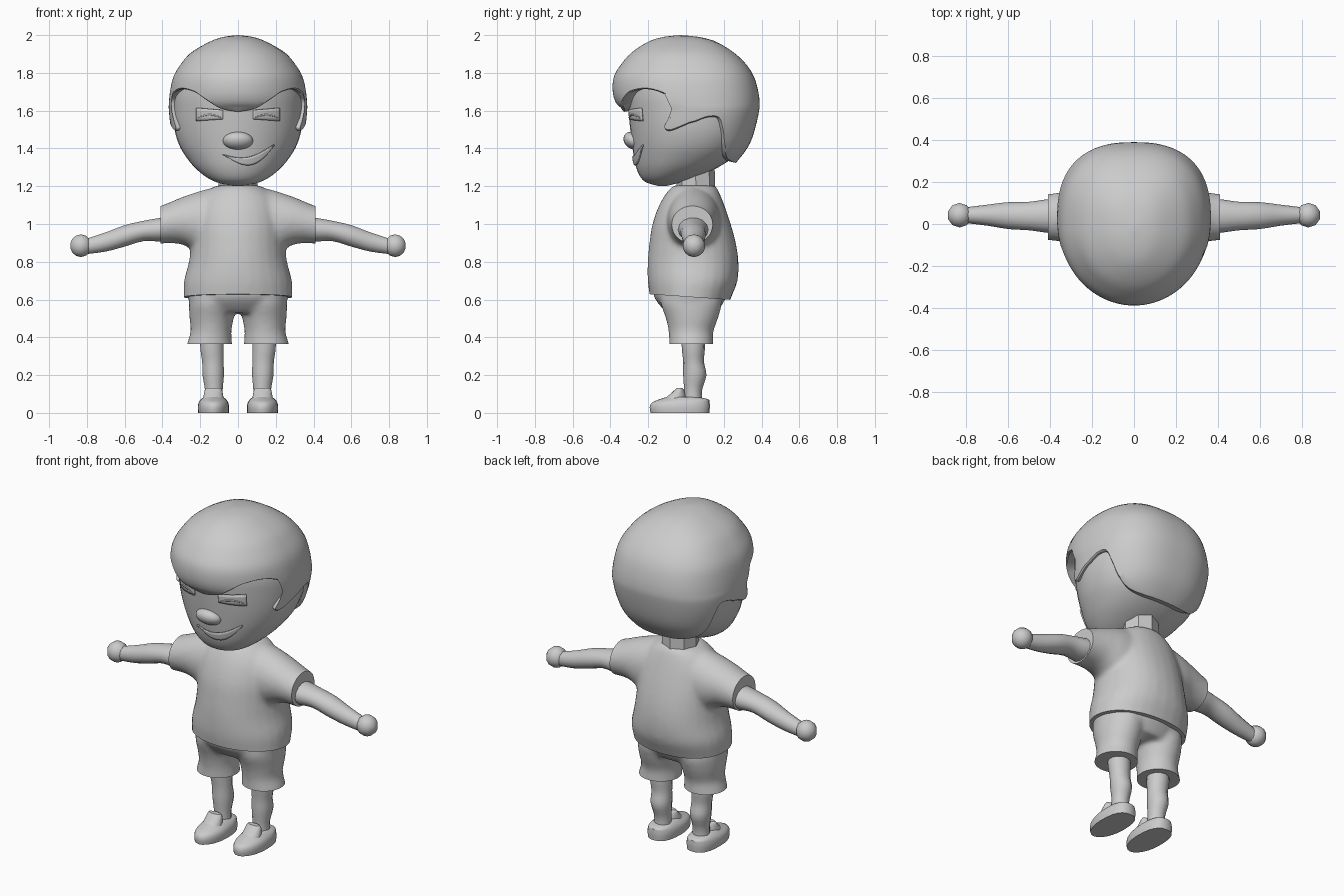
import bpy, bmesh, math
from mathutils import Vector

if "Cube" in bpy.data.objects:
    bpy.data.objects.remove(bpy.data.objects["Cube"])

clay = bpy.data.materials.new("clay grey")
clay.diffuse_color = (0.6, 0.6, 0.6, 1)
clay.use_nodes = True
clay.node_tree.nodes["Principled BSDF"].inputs["Base Color"].default_value = clay.diffuse_color


def sample(table, s):
    """Smooth curve through the rows of a table, s counts rows."""
    n = len(table) - 1
    s = min(max(s, 0), n)
    i = min(int(s), n - 1)
    t = s - i
    a, b, c, d = (table[min(max(k, 0), n)] for k in (i - 1, i, i + 1, i + 2))
    return [0.5 * (2 * q + (r - p) * t + (2 * p - 5 * q + 4 * r - w) * t * t
                   + (3 * q - p - 3 * r + w) * t ** 3) for p, q, r, w in zip(a, b, c, d)]


def find(table, z):
    """Row position at height z in a table that runs downward."""
    lo, hi = 0, len(table) - 1
    for _ in range(30):
        m = (lo + hi) / 2
        lo, hi = (m, hi) if sample(table, m)[0] > z else (lo, m)
    return lo


def finish(name, bm):
    bmesh.ops.remove_doubles(bm, verts=bm.verts, dist=0.0005)
    bmesh.ops.recalc_face_normals(bm, faces=bm.faces)
    me = bpy.data.meshes.new(name)
    bm.to_mesh(me)
    bm.free()
    me.materials.append(clay)
    ob = bpy.data.objects.new(name, me)
    bpy.context.collection.objects.link(ob)
    return ob


def skin(bm, rows, closed=True, caps=True):
    vs = [[bm.verts.new(p) for p in r] for r in rows]
    n = len(vs[0])
    for a, b in zip(vs, vs[1:]):
        for j in range(n if closed else n - 1):
            k = (j + 1) % n
            bm.faces.new((a[j], a[k], b[k], b[j]))
    if caps:
        bm.faces.new(vs[0])
        bm.faces.new(vs[-1])


def superell(phi, back):
    """Rounded outline: elliptical in front, boxier (by power) behind."""
    c, s = math.cos(phi), math.sin(phi)
    e = 2 / back if c < 0 else 1
    return math.copysign(abs(s) ** e, s), -math.copysign(abs(c) ** e, c)


def zloft(bm, rings, n=28, sub=3, power=2.0, side=1):
    """Rings (z, centre x, front y, back y, half width)."""
    rows = []
    for k in range((len(rings) - 1) * sub + 1):
        z, cx, yf, yb, rx = sample(rings, k / sub)
        row = []
        for j in range(n):
            u, v = superell(2 * math.pi * j / n, power)
            row.append((side * (cx + rx * u), (yf + yb) / 2 + (yb - yf) / 2 * v, z))
        rows.append(row)
    skin(bm, rows)


def xloft(bm, rings, n=20, sub=3, side=1):
    """Rings (x, centre y, centre z, y radius, z radius)."""
    rows = []
    for k in range((len(rings) - 1) * sub + 1):
        x, cy, cz, ry, rz = sample(rings, k / sub)
        rows.append([(side * x, cy + ry * math.cos(a), cz + rz * math.sin(a))
                     for a in (2 * math.pi * j / n for j in range(n))])
    skin(bm, rows)


def blend(name, bm, cuts):
    """Melt overlapping volumes together, then trim them with planes."""
    ob = finish(name, bm)
    m = ob.modifiers.new("melt", 'REMESH')
    m.mode, m.voxel_size = 'VOXEL', 0.013
    m = ob.modifiers.new("soften", 'SMOOTH')
    m.factor, m.iterations = 0.5, 10
    bpy.context.view_layer.update()
    ev = ob.evaluated_get(bpy.context.evaluated_depsgraph_get())
    bm = bmesh.new()
    bm.from_mesh(ev.to_mesh())
    bpy.data.objects.remove(ob)
    for co, no in cuts:
        bmesh.ops.bisect_plane(bm, geom=bm.verts[:] + bm.edges[:] + bm.faces[:], dist=1e-5,
                               plane_co=co, plane_no=no, clear_outer=True)
        bmesh.ops.holes_fill(bm, edges=[e for e in bm.edges if e.is_boundary], sides=0)
    return finish(name, bm)


# head
HEAD = [(1.92, 0, -.16, .16, .15), (1.8, 0, -.29, .29, .29), (1.7, 0, -.31, .34, .338),
        (1.6, 0, -.305, .355, .345), (1.5, 0, -.295, .345, .336), (1.42, 0, -.285, .31, .312),
        (1.36, 0, -.277, .26, .278), (1.3, 0, -.264, .17, .23), (1.25, 0, -.242, .06, .17),
        (1.22, 0, -.21, -.03, .11), (1.202, 0, -.15, -.1, .03)]
bm = bmesh.new()
zloft(bm, HEAD, n=40, sub=4, power=2.3)
finish("head", bm)

# hair cap: columns run from the crown down to a wavy hairline
HAIR = [(2.0, -.03, -.03, 0), (1.99, -.12, .07, .08), (1.965, -.2, .16, .15),
        (1.91, -.285, .25, .245), (1.85, -.34, .315, .30), (1.78, -.382, .36, .342),
        (1.7, -.388, .383, .36), (1.64, -.37, .39, .366), (1.6, -.335, .387, .366),
        (1.52, -.335, .37, .357), (1.44, -.32, .345, .335), (1.38, -.29, .31, .31),
        (1.33, -.27, .27, .27), (1.28, -.25, .24, .24)]
LINE = [(0, 1.6), (15, 1.618), (30, 1.67), (41, 1.705), (57, 1.72), (71, 1.70), (80, 1.66),
        (78, 1.61), (70, 1.54), (68, 1.512), (74, 1.50), (90, 1.54), (100, 1.57), (110, 1.565),
        (116, 1.5), (122, 1.42), (134, 1.36), (155, 1.335), (180, 1.33)]
cols = []
M, R = 90, 26
for i in range(2 * M):
    h = i if i <= M else 2 * M - i
    sgn = 1 if i <= M else -1
    q = h / M * (len(LINE) - 1)
    deg, zb = sample(LINE, q)
    end = find(HAIR, zb)
    col = []
    for r in range(R + 1):
        t = r / R
        z, yf, yb, rx = sample(HAIR, end * t)
        phi = math.radians(180 * h / M * (1 - t ** 4) + deg * t ** 4)
        u, v = superell(phi, 2.5)
        col.append(Vector((sgn * rx * u, (yf + yb) / 2 + (yb - yf) / 2 * v, z)))
    x, y, z = col[-1]
    col += [Vector((x * .975, y * .975, z - .006)), Vector((x * .84, y * .84, z + .002))]
    cols.append(col)
bm = bmesh.new()
skin(bm, [[c[r] for c in cols] for r in range(R + 3)], caps=False)
finish("hair", bm)


# face details lie as thin plates on the head
def face_y(x, z):
    _, _, yf, yb, rx = sample(HEAD, find(HEAD, z))
    return (yf + yb) / 2 - (yb - yf) / 2 * math.sqrt(max(0, 1 - (x / rx) ** 2))


def plate(name, x0, x1, low, high, lift=0.005, n=14, m=4):
    bm = bmesh.new()
    rows = []
    for k in range(m + 1):
        row = []
        for j in range(n + 1):
            t = j / n
            x, z = x0 + (x1 - x0) * t, low(t) + (high(t) - low(t)) * k / m
            row.append((x, face_y(x, z) - lift, z))
        rows.append(row)
    skin(bm, rows, closed=False, caps=False)
    ob = finish(name, bm)
    mod = ob.modifiers.new("thickness", 'SOLIDIFY')
    mod.thickness, mod.offset = 0.009, 0


for s, tag in ((1, "right"), (-1, "left")):
    plate(tag + "_eye", s * .08, s * .22, lambda t: 1.555 - .01 * t, lambda t: 1.603 + .012 * t)
    plate(tag + "_eyelid", s * .09, s * .21, lambda t: 1.562 + .012 * math.sin(math.pi * t),
          lambda t: 1.566 + .016 * math.sin(math.pi * t), lift=0.009, m=1)
plate("mouth", -.08, .19, lambda t: 1.365 + .05 * t - .08 * math.sin(math.pi * t ** 1.15),
      lambda t: 1.368 + .052 * t - .04 * math.sin(math.pi * t))

# nose
bm = bmesh.new()
bmesh.ops.create_uvsphere(bm, u_segments=20, v_segments=14, radius=1)
for v in bm.verts:
    x, y, z = v.co
    v.co = (.08 * x, -.277 + .053 * y - .012 * z, 1.44 + .048 * z)
finish("nose", bm)

# neck
bm = bmesh.new()
zloft(bm, [(1.38, 0, -.05, .15, .1), (1.15, 0, -.05, .155, .105)], n=8, sub=1)
finish("neck", bm)

# shirt: torso and sleeves
bm = bmesh.new()
zloft(bm, [(1.205, 0, -.065, .155, .11), (1.17, 0, -.1, .175, .17), (1.1, 0, -.142, .203, .22),
           (1.0, 0, -.178, .237, .242), (.9, 0, -.194, .264, .248), (.8, 0, -.203, .278, .26),
           (.7, 0, -.203, .273, .286), (.62, 0, -.192, .243, .288), (.54, 0, -.18, .21, .288)],
      power=2.2)
arm = [(.1, .04, 1.02, .14, .175), (.2, .04, 1.01, .14, .165), (.3, .035, 1.017, .125, .124),
       (.41, .033, .996, .11, .1), (.47, .033, .985, .11, .1)]
xloft(bm, [(-r[0],) + r[1:] for r in reversed(arm)] + arm, n=28)
blend("shirt", bm, [((.41, 0, 0), (1, 0, 0)), ((-.41, 0, 0), (-1, 0, 0)),
                    ((0, 0, .615), (0, -.07, -1))])

# shorts: pelvis and two leg openings
bm = bmesh.new()
zloft(bm, [(.68, 0, -.17, .21, .262), (.62, 0, -.172, .215, .267), (.57, 0, -.14, .19, .25),
           (.53, 0, -.1, .165, .2)])
for s in (1, -1):
    zloft(bm, [(.64, .13, -.13, .18, .12), (.58, .135, -.135, .19, .125),
               (.5, .14, -.107, .17, .117), (.43, .143, -.092, .145, .108),
               (.37, .15, -.09, .145, .119), (.32, .154, -.09, .147, .126)], side=s)
blend("shorts", bm, [((0, 0, .365), (0, 0, -1))])

for s, tag in ((1, "right"), (-1, "left")):
    # arm
    bm = bmesh.new()
    xloft(bm, [(.3, .038, .98, .085, .068), (.41, .038, .97, .08, .064), (.5, .038, .963, .068, .055),
               (.6, .04, .937, .064, .058), (.7, .042, .905, .05, .052),
               (.8, .042, .882, .038, .042)], side=s, n=14)
    finish(tag + "_arm", bm)
    # hand
    bm = bmesh.new()
    bmesh.ops.create_uvsphere(bm, u_segments=10, v_segments=7, radius=.06)
    bmesh.ops.translate(bm, verts=bm.verts, vec=(s * .832, .042, .885))
    finish(tag + "_hand", bm)
    # leg
    bm = bmesh.new()
    zloft(bm, [(.42, .138, -.025, .1, .064), (.34, .138, -.022, .1, .063), (.27, .133, -.015, .095, .058),
               (.2, .131, -.015, .108, .058), (.12, .128, -.01, .085, .048),
               (.05, .128, -.01, .085, .05)], side=s, n=14)
    finish(tag + "_leg", bm)
    # shoe
    bm = bmesh.new()
    zloft(bm, [(0, .13, -.188, .124, .081), (.03, .13, -.192, .126, .083), (.055, .13, -.18, .125, .078),
               (.072, .13, -.14, .118, .066), (.085, .13, -.1, .06, .05)], side=s, n=24, power=2.6)
    finish(tag + "_shoe", bm)
    # shoe tongue
    bm = bmesh.new()
    zloft(bm, [(.05, .13, -.14, .0, .06), (.09, .13, -.095, .0, .052), (.12, .13, -.062, -.01, .046),
               (.132, .13, -.05, -.02, .038)], side=s, n=16)
    finish(tag + "_shoe_tongue", bm)

for ob in bpy.context.scene.objects:
    ob.select_set(True)
    bpy.context.view_layer.objects.active = ob
bpy.ops.object.shade_smooth_by_angle(angle=math.radians(40))
